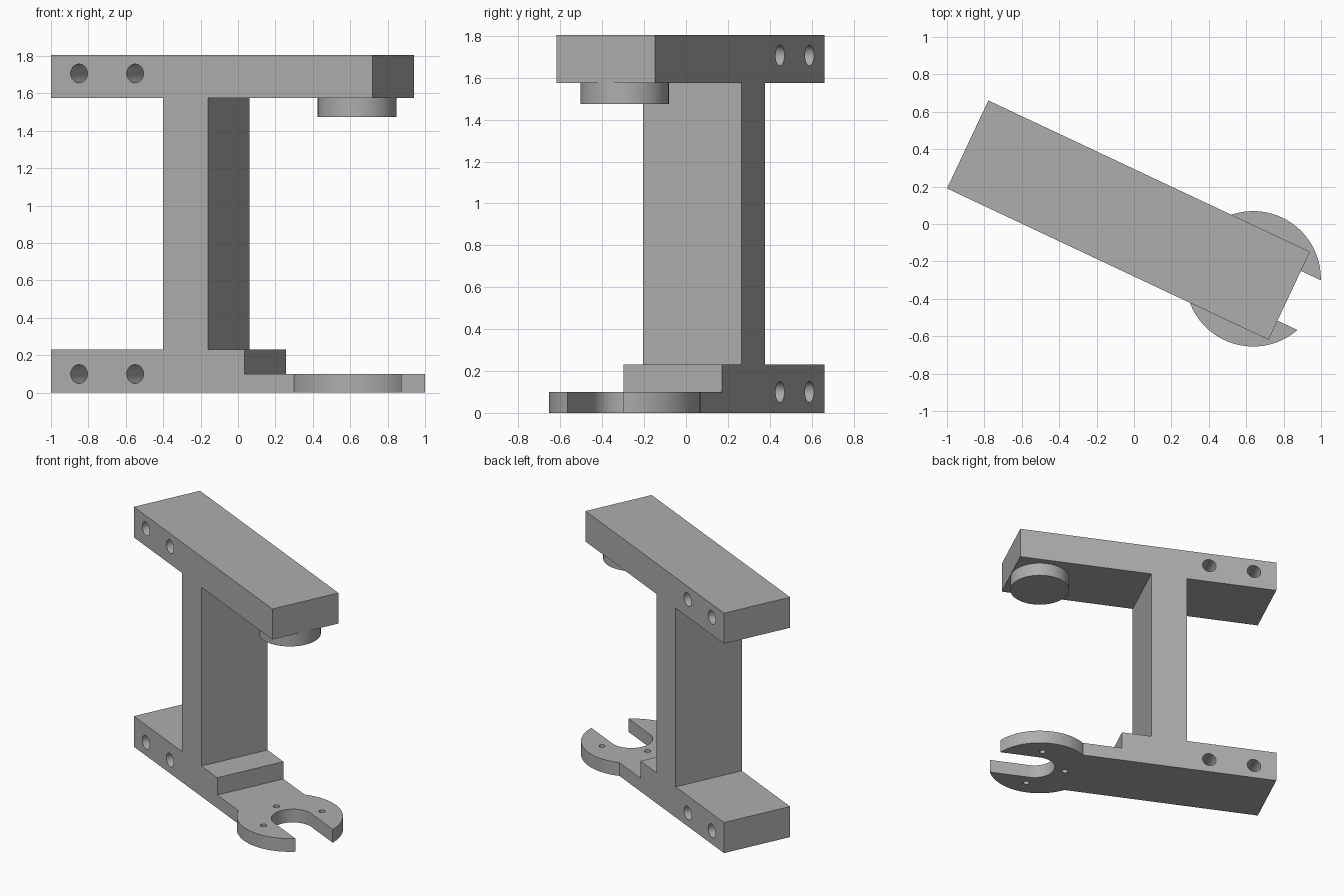
import bpy, bmesh
from math import sin, cos, pi, radians
from mathutils import Matrix, Vector

cube = bpy.data.objects.get("Cube")
if cube:
    bpy.data.objects.remove(cube, do_unlink=True)

# Local frame: x along the arms, y across them, corner at the rear lower end
FRAME = Matrix.Translation((-1, 0.19, 0)) @ Matrix.Rotation(radians(-25.2), 4, 'Z')
WIDTH = 0.52
MID = WIDTH / 2
HEAD = 1.687          # centre of the fork and the knob along the arms
SLOT = HEAD + 0.04    # centre of the slot's round end

grey = bpy.data.materials.new("plain grey")
grey.use_nodes = True
colour = (0.42, 0.42, 0.42, 1)
grey.diffuse_color = colour
grey.node_tree.nodes["Principled BSDF"].inputs["Base Color"].default_value = colour


def prism(name, points, depth):
    """Extrude a closed outline of 3D points along a depth vector."""
    bm = bmesh.new()
    face = bm.faces.new([bm.verts.new(p) for p in points])
    out = bmesh.ops.extrude_face_region(bm, geom=[face])
    verts = [v for v in out["geom"] if isinstance(v, bmesh.types.BMVert)]
    bmesh.ops.translate(bm, verts=verts, vec=Vector(depth))
    bmesh.ops.recalc_face_normals(bm, faces=bm.faces)
    bm.transform(FRAME)
    mesh = bpy.data.meshes.new(name)
    bm.to_mesh(mesh)
    bm.free()
    mesh.materials.append(grey)
    obj = bpy.data.objects.new(name, mesh)
    bpy.context.collection.objects.link(obj)
    return obj


def arc(r, start, end, steps):
    return [(r * cos(start + (end - start) * i / steps),
             r * sin(start + (end - start) * i / steps)) for i in range(steps + 1)]


def disc(name, x, y, r, z0, z1, sides):
    ring = arc(r, 0, 2 * pi, sides)[:-1]
    return prism(name, [(x + a, y + b, z0) for a, b in ring], (0, 0, z1 - z0))


def select(obj):
    bpy.ops.object.select_all(action='DESELECT')
    obj.select_set(True)
    bpy.context.view_layer.objects.active = obj


def combine(target, tool, operation):
    select(target)
    mod = target.modifiers.new(operation.lower(), 'BOOLEAN')
    mod.operation = operation
    mod.solver = 'EXACT'
    mod.object = tool
    bpy.ops.object.modifier_apply(modifier=mod.name)
    bpy.data.objects.remove(tool, do_unlink=True)


# Bracket: both arms, column and stepped foot as one side profile
profile = [(0, 0), (1.5, 0), (1.5, 0.1), (1.145, 0.1), (1.145, 0.23),
           (0.928, 0.23), (0.928, 1.575), (1.9, 1.575), (1.9, 1.805),
           (0, 1.805), (0, 1.575), (0.663, 1.575), (0.663, 0.23), (0, 0.23)]
bracket = prism("bracket", [(x, 0, z) for x, z in profile], (0, WIDTH, 0))

# Round fork head joined to the foot
combine(bracket, disc("fork_head", HEAD, MID, 0.362, 0, 0.1, 96), 'UNION')

# Open slot with a round inner end
outline = arc(0.147, pi / 2, 3 * pi / 2, 32) + [(0.6, -0.147), (0.6, 0.147)]
slot = prism("slot_cutter", [(SLOT + a, MID + b, -0.1) for a, b in outline], (0, 0, 0.3))
combine(bracket, slot, 'DIFFERENCE')

# Three pin holes around the slot
for a, b in ((-0.225, 0), (0, 0.23), (0, -0.23)):
    combine(bracket, disc("pin_cutter", SLOT + a, MID + b, 0.022, -0.1, 0.2, 20), 'DIFFERENCE')

# Two mounting holes through each arm
for x in (0.166, 0.497):
    for z in (0.1, 1.707):
        ring = arc(0.05, 0, 2 * pi, 40)[:-1]
        hole = prism("bolt_cutter", [(x + a, -0.1, z + b) for a, b in ring], (0, WIDTH + 0.2, 0))
        combine(bracket, hole, 'DIFFERENCE')

# Round knob under the upper arm
knob = disc("knob", HEAD, MID, 0.211, 1.475, 1.575, 72)

for obj in (bracket, knob):
    select(obj)
    bpy.ops.object.shade_smooth_by_angle(angle=radians(30))
